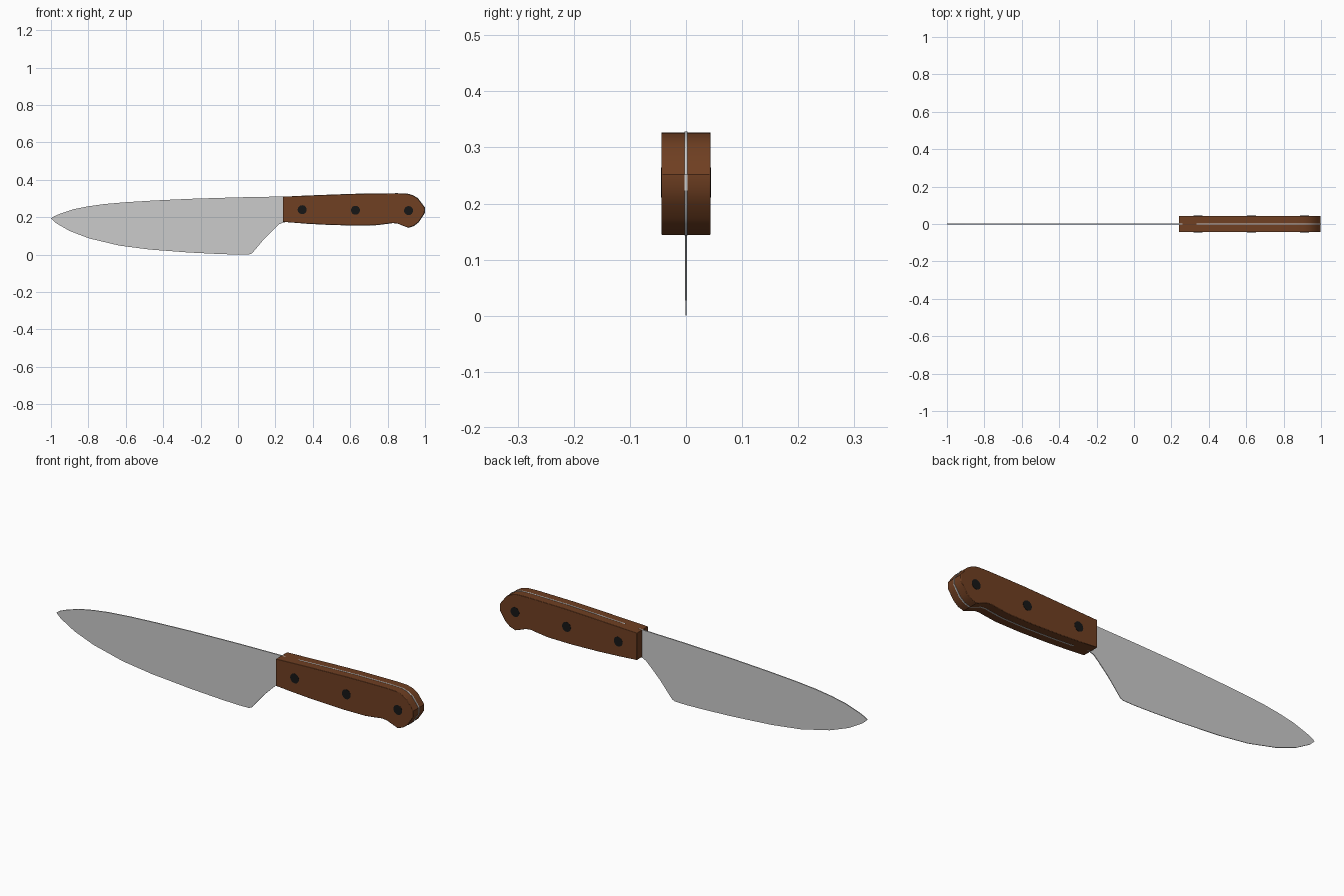
import bpy, bmesh, math
from mathutils import Matrix

if "Cube" in bpy.data.objects:
    bpy.data.objects.remove(bpy.data.objects["Cube"])


def material(name, rgb):
    m = bpy.data.materials.new(name)
    m.diffuse_color = (*rgb, 1)
    m.use_nodes = True
    m.node_tree.nodes["Principled BSDF"].inputs["Base Color"].default_value = m.diffuse_color
    return m


def finish(name, bm, mat=None, angle=30):
    bmesh.ops.recalc_face_normals(bm, faces=bm.faces[:])
    me = bpy.data.meshes.new(name)
    bm.to_mesh(me)
    bm.free()
    ob = bpy.data.objects.new(name, me)
    bpy.context.collection.objects.link(ob)
    if mat:
        me.materials.append(mat)
    bpy.ops.object.select_all(action='DESELECT')
    ob.select_set(True)
    bpy.context.view_layer.objects.active = ob
    bpy.ops.object.shade_smooth_by_angle(angle=math.radians(angle))
    return ob


def prism(outline, half_thickness):
    """Extrude an XZ outline along y; half_thickness is a function of z."""
    bm = bmesh.new()
    sides = [[bm.verts.new((x, s * half_thickness(z), z)) for x, z in outline] for s in (-1, 1)]
    bm.faces.new(sides[0])
    bm.faces.new(sides[1][::-1])
    n = len(outline)
    for i in range(n):
        j = (i + 1) % n
        bm.faces.new((sides[0][i], sides[1][i], sides[1][j], sides[0][j]))
    return bm


wood = material("brown_wood", (0.16, 0.05, 0.016))
black = material("black_rivet", (0.008, 0.008, 0.008))
steel = material("steel", (0.62, 0.62, 0.62))

# Blade: spine from handle to tip, then edge from tip back to the heel
spine = [(0.26, 0.311), (0, 0.306), (-0.26, 0.298), (-0.45, 0.289), (-0.6, 0.28), (-0.714, 0.270),
         (-0.80, 0.258), (-0.88, 0.242), (-0.955, 0.217), (-0.985, 0.204), (-1, 0.193)]
edge = [(-0.976, 0.170), (-0.90, 0.126), (-0.794, 0.086), (-0.634, 0.048), (-0.473, 0.027),
        (-0.26, 0.011), (-0.1, 0.003), (0, 0.0), (0.06, 0.001), (0.075, 0.007), (0.088, 0.022),
        (0.142, 0.086), (0.195, 0.139), (0.22, 0.162), (0.24, 0.171), (0.26, 0.174)]
finish("blade", prism(spine + edge, lambda z: 0.0012 + 0.005 * z), steel)

# Handle: one contoured slab with a hooked butt
handle = [(0.24, 0.310), (0.5, 0.320), (0.65, 0.325), (0.85, 0.327), (0.905, 0.325), (0.935, 0.316),
          (0.96, 0.301), (0.98, 0.275), (0.997, 0.252), (0.997, 0.223), (0.982, 0.200), (0.965, 0.174),
          (0.94, 0.154), (0.91, 0.144), (0.88, 0.155), (0.853, 0.166), (0.825, 0.169), (0.79, 0.164),
          (0.73, 0.157), (0.6, 0.156), (0.45, 0.161), (0.33, 0.168), (0.24, 0.175)]
body = finish("handle", prism(handle, lambda z: 0.044), wood, 35)
bev = body.modifiers.new("edge_softening", 'BEVEL')
bev.width = 0.002
bev.segments = 2
bev.limit_method = 'ANGLE'
bev.angle_limit = math.radians(50)

# Tang: thin steel strip barely showing around the handle rim
tang = [(0.335, 0.3135)] + [p for p in handle if p[0] > 0.335] + [(0.335, 0.1675)]
tang = [(0.335 + (x - 0.335) * 1.004, 0.24 + (z - 0.24) * 1.012) for x, z in tang]
finish("tang", prism(tang, lambda z: 0.003), steel)

# Three rivets passing through the handle
for i, (x, z) in enumerate(((0.343, 0.240), (0.628, 0.237), (0.912, 0.235))):
    bm = bmesh.new()
    bmesh.ops.create_cone(bm, cap_ends=True, segments=24, radius1=0.024, radius2=0.024, depth=0.0895,
                          matrix=Matrix.Translation((x, 0, z)) @ Matrix.Rotation(math.pi / 2, 4, 'X'))
    finish(f"rivet_{i + 1}", bm, black)
